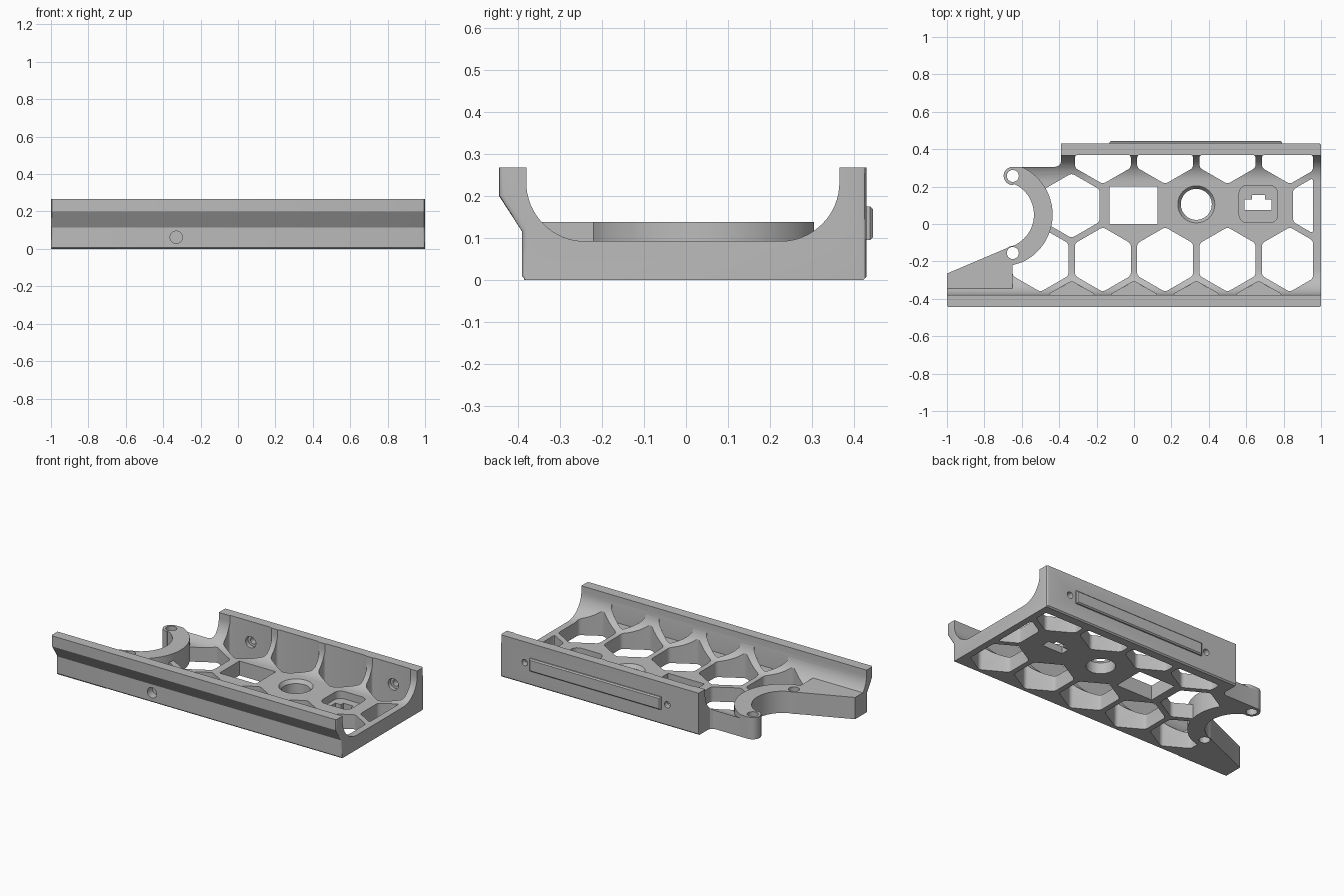
import bpy, bmesh, math
from mathutils import Matrix

cube = bpy.data.objects.get("Cube")
if cube:
    bpy.data.objects.remove(cube)

grey = bpy.data.materials.new("plain grey")
grey.use_nodes = True
grey.diffuse_color = (0.5, 0.5, 0.5, 1)
grey.node_tree.nodes["Principled BSDF"].inputs["Base Color"].default_value = (0.5, 0.5, 0.5, 1)


def make(name, bm):
    bmesh.ops.recalc_face_normals(bm, faces=bm.faces)
    mesh = bpy.data.meshes.new(name)
    bm.to_mesh(mesh)
    bm.free()
    mesh.materials.append(grey)
    ob = bpy.data.objects.new(name, mesh)
    bpy.context.collection.objects.link(ob)
    return ob


def prism(name, pts, z0, z1, rounding=0):
    """Upright prism over an xy outline, with optional rounded corners."""
    bm = bmesh.new()
    face = bm.faces.new([bm.verts.new((x, y, z0)) for x, y in pts])
    top = bmesh.ops.extrude_face_region(bm, geom=[face])["geom"]
    for v in top:
        if isinstance(v, bmesh.types.BMVert):
            v.co.z = z1
    if rounding:
        upright = [e for e in bm.edges if abs(e.verts[0].co.z - e.verts[1].co.z) > 1e-4]
        bmesh.ops.bevel(bm, geom=upright, offset=rounding, segments=4,
                        affect='EDGES', profile=0.5)
    return make(name, bm)


def cone(name, at, r1, r2, depth, along_y=False):
    bm = bmesh.new()
    turn = Matrix.Rotation(math.pi / 2, 4, 'X') if along_y else Matrix()
    bmesh.ops.create_cone(bm, cap_ends=True, segments=40, radius1=r1, radius2=r2,
                          depth=depth, matrix=Matrix.Translation(at) @ turn)
    return make(name, bm)


def combine(target, tool, operation='DIFFERENCE'):
    mod = target.modifiers.new("join", 'BOOLEAN')
    mod.operation = operation
    mod.solver = 'EXACT'
    mod.object = tool
    bpy.context.view_layer.objects.active = target
    bpy.ops.object.modifier_apply(modifier=mod.name)
    bpy.data.objects.remove(tool)


def arc(cx, cy, r, a0, a1, n=24):
    angles = [math.radians(a0 + (a1 - a0) * i / n) for i in range(n + 1)]
    return [(cx + r * math.cos(a), cy + r * math.sin(a)) for a in angles]


def box(x0, x1, y0, y1):
    return [(x0, y0), (x1, y0), (x1, y1), (x0, y1)]


def clip(pts, axis, limit, sign):
    """Keep the part of an outline where sign * coordinate <= sign * limit."""
    out = []
    for a, b in zip(pts, pts[1:] + pts[:1]):
        da, db = sign * (a[axis] - limit), sign * (b[axis] - limit)
        if da <= 0:
            out.append(a)
        if da * db < 0:
            t = da / (da - db)
            out.append((a[0] + t * (b[0] - a[0]), a[1] + t * (b[1] - a[1])))
    return out


# Channel-shaped body: cross-section in yz swept along x
section = [(-0.382, 0), (0.422, 0), (0.43, 0.008), (0.43, 0.267), (0.365, 0.267)]
section += arc(0.225, 0.232, 0.14, 0, -90, 16)
section += arc(-0.24, 0.232, 0.14, -90, -180, 16)
section += [(-0.38, 0.267), (-0.445, 0.267), (-0.445, 0.2), (-0.39, 0.115), (-0.39, 0.008)]
bm = bmesh.new()
end = bm.faces.new([bm.verts.new((-1, y, z)) for y, z in section])
for g in bmesh.ops.extrude_face_region(bm, geom=[end])["geom"]:
    if isinstance(g, bmesh.types.BMVert):
        g.co.x = 1
corners = [e for e in bm.edges if abs(e.verts[0].co.x - e.verts[1].co.x) < 0.01
           and (all(v.co.y > 0.425 for v in e.verts) or all(v.co.y < -0.385 for v in e.verts))]
bmesh.ops.bevel(bm, geom=corners, offset=0.012, segments=3, affect='EDGES', profile=0.5)
body = make("tray_body", bm)

# Honeycomb openings; the front row only scoops the wall fillet
pitch = 1 / 3
rows = [(-0.478, range(-1, 3), 0, 0.1), (-0.19, range(-2, 3), 0.5, -0.1),
        (0.098, (-1, 3), 0, -0.1), (0.387, range(-1, 3), 0.5, -0.1)]
for cy, columns, shift, floor in rows:
    for i in columns:
        hexagon = arc((i + shift) * pitch, cy, 0.173, 30, 330, 5)
        hexagon = clip(hexagon, 0, 0.957, 1)
        hexagon = clip(hexagon, 1, 0.37, 1)
        hexagon = clip(hexagon, 1, -0.379, -1)
        combine(body, prism("hex_cutter", hexagon, floor, 0.4, 0.016))

# Raised horseshoe and arm pad
ring_x, ring_y = -0.715, 0.05
pad = arc(ring_x, ring_y, 0.28, 65.5, -65.5, 36)
pad += [(-0.65, -0.22), (-0.65, -0.385), (-1, -0.385), (-1, 0.305)]
combine(body, prism("horseshoe", pad, 0, 0.138), 'UNION')

# Trim the left end to its outline
trim = [(-1.2, -0.35), (-1, -0.265), (-0.68, -0.129), (-0.665, -0.12)]
trim += arc(ring_x, ring_y, 0.18, -67, 67, 36)
trim += arc(-0.648, 0.257, 0.049, 275, 90, 16)
trim += [(-0.42, 0.306), (-0.405, 0.31), (-0.394, 0.321), (-0.39, 0.336), (-0.39, 0.7), (-1.2, 0.7)]
combine(body, prism("outline_cutter", trim, -0.1, 0.5))

# Square window, round port and keyed socket in the floor
combine(body, prism("window_cutter", box(-0.13, 0.125, 0, 0.2), -0.1, 0.3))
combine(body, cone("port_cutter", (0.333, 0.105, 0), 0.083, 0.083, 0.5))
combine(body, cone("port_chamfer", (0.333, 0.105, 0.085), 0.083, 0.105, 0.03))
combine(body, prism("socket_recess", box(0.562, 0.768, 0.008, 0.205), 0.045, 0.3, 0.04))
key = [(0.592, 0.075), (0.735, 0.075), (0.735, 0.13), (0.7, 0.13),
       (0.7, 0.155), (0.63, 0.155), (0.63, 0.13), (0.592, 0.13)]
combine(body, prism("socket_cutter", key, -0.1, 0.3))

# Screw holes
for y in (0.257, -0.155):
    combine(body, cone("post_hole", (-0.648, y, 0.1), 0.032, 0.032, 0.5))
for x in (-0.17, 0.83):
    combine(body, cone("wall_hole", (x, 0.42, 0.135), 0.02, 0.02, 0.2, True))
    combine(body, cone("wall_counterbore", (x, 0.35, 0.135), 0.036, 0.036, 0.09, True))
combine(body, cone("front_hole", (-0.33, -0.39, 0.062), 0.033, 0.033, 0.1, True))

# Raised strip on the back wall
bm = bmesh.new()
bmesh.ops.create_cube(bm, size=1, matrix=Matrix.Translation((0.33, 0.4325, 0.135))
                      @ Matrix.Diagonal((0.92, 0.025, 0.08, 1)))
outer = [e for e in bm.edges if all(v.co.y > 0.44 for v in e.verts)]
bmesh.ops.bevel(bm, geom=outer, offset=0.007, segments=1, affect='EDGES')
make("back_strip", bm)

# Smooth curves, crisp edges
bpy.ops.object.select_all(action='DESELECT')
body.select_set(True)
bpy.context.view_layer.objects.active = body
bpy.ops.object.shade_smooth_by_angle(angle=math.radians(30))
